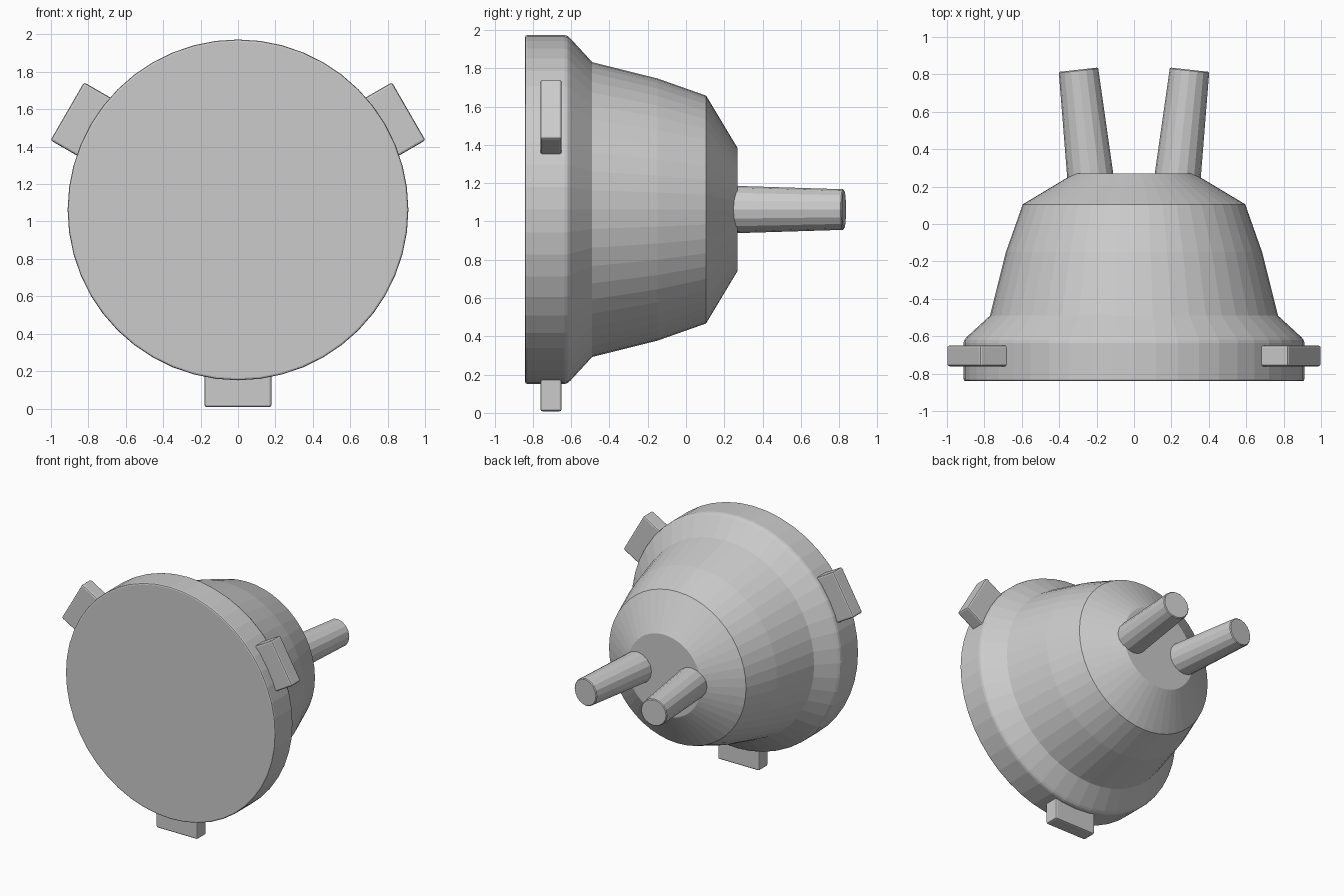
import bpy, bmesh, math
from mathutils import Matrix, Vector

cube = bpy.data.objects.get("Cube")
if cube:
    bpy.data.objects.remove(cube, do_unlink=True)

CENTRE = Vector((0, 0, 1.062))

grey = bpy.data.materials.new("plain grey")
grey.use_nodes = True
colour = (0.6, 0.6, 0.6, 1)
grey.diffuse_color = colour
grey.node_tree.nodes["Principled BSDF"].inputs["Base Color"].default_value = colour


def add_object(name, bm, bevel=0):
    mesh = bpy.data.meshes.new(name)
    bmesh.ops.recalc_face_normals(bm, faces=bm.faces[:])
    bm.to_mesh(mesh)
    bm.free()
    mesh.materials.append(grey)
    obj = bpy.data.objects.new(name, mesh)
    bpy.context.collection.objects.link(obj)
    if bevel:
        mod = obj.modifiers.new("soft edges", "BEVEL")
        mod.width = bevel
        mod.segments = 2
        mod.limit_method = "ANGLE"
        mod.angle_limit = math.radians(40)
    return obj


def lathe(name, profile, sides, matrix):
    """Closed solid from (radius, distance along local z) pairs."""
    bm = bmesh.new()
    rings = []
    for radius, height in profile:
        ring = []
        for i in range(sides):
            a = math.tau * i / sides
            ring.append(bm.verts.new((radius * math.cos(a), radius * math.sin(a), height)))
        rings.append(ring)
    for low, high in zip(rings, rings[1:]):
        for i in range(sides):
            j = (i + 1) % sides
            bm.faces.new((low[i], low[j], high[j], high[i]))
    bm.faces.new(rings[0])
    bm.faces.new(rings[-1])
    bm.transform(matrix)
    return add_object(name, bm)


def aim(start, direction):
    turn = Vector(direction).to_track_quat("Z", "Y").to_matrix().to_4x4()
    return Matrix.Translation(start) @ turn


# Stepped round housing with a flat front disc
lathe("housing", [(0.9, -0.84), (0.908, -0.837), (0.911, -0.828), (0.911, -0.635),
                  (0.907, -0.62), (0.895, -0.605), (0.77, -0.49), (0.685, -0.15),
                  (0.595, 0.105), (0.32, 0.27)], 48, aim(CENTRE, (0, 1, 0)))

# Two tapered rear prongs, splayed outwards
for side, label in ((1, "left"), (-1, "right")):
    base = CENTRE + Vector((side * 0.222, 0.15, 0))
    tip = CENTRE + Vector((side * 0.297, 0.825, 0))
    length = (tip - base).length
    lathe(label + "_prong", [(0.127, 0), (0.106, length - 0.006), (0.1, length)],
          16, aim(base, tip - base))

# Three locking tabs around the rim
for label, angle in (("bottom", 0), ("left", 120), ("right", -120)):
    bm = bmesh.new()
    bmesh.ops.create_cube(bm, size=1)
    bm.transform(Matrix.Translation((0, -0.705, -0.927)) @ Matrix.Diagonal((0.358, 0.112, 0.254, 1)))
    # Positive turns about -y carry the bottom tab towards +x
    bm.transform(Matrix.Translation(CENTRE) @ Matrix.Rotation(math.radians(-angle), 4, "Y"))
    add_object(label + "_tab", bm, 0.012)
